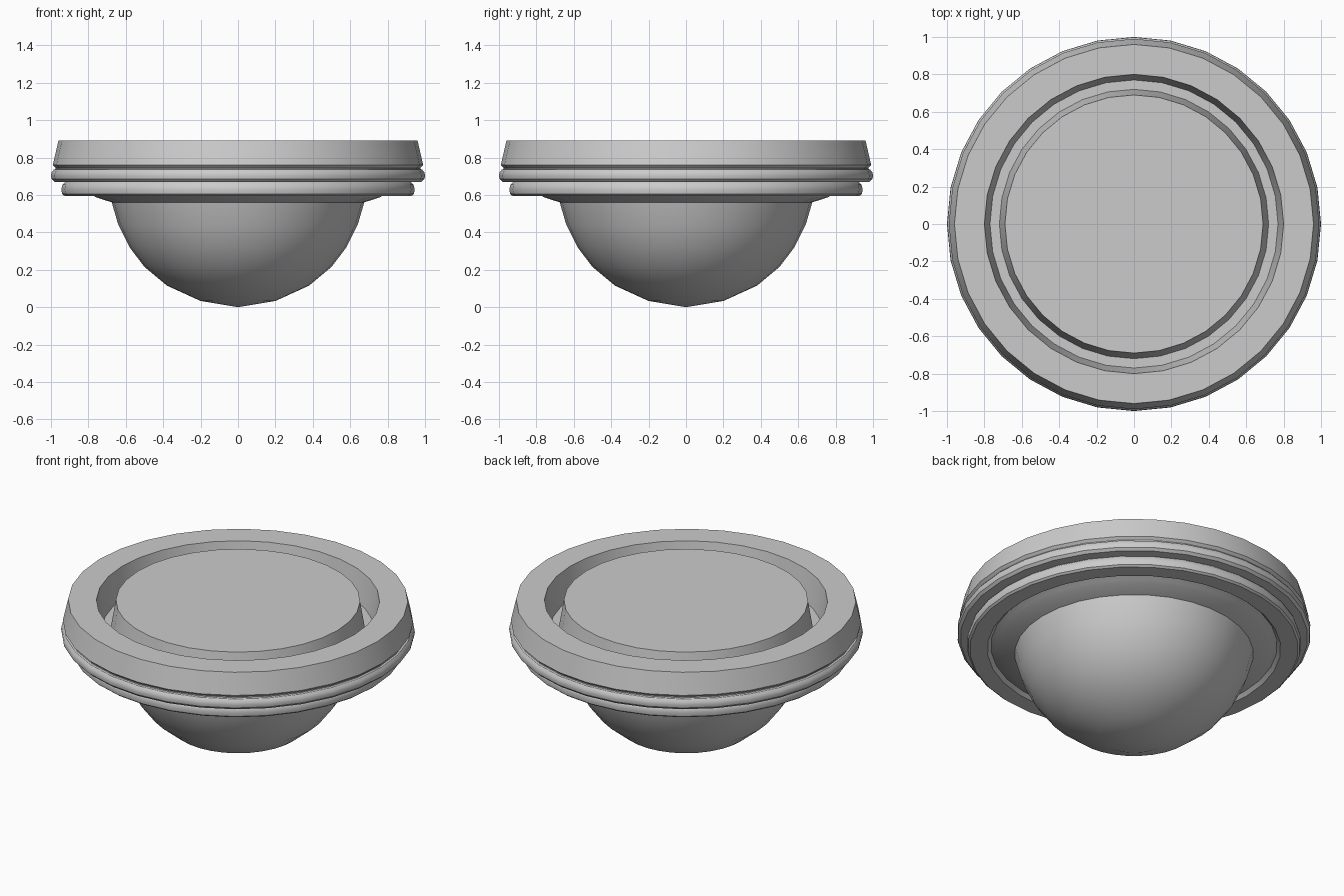
import bpy, bmesh, math
from mathutils import Matrix

if "Cube" in bpy.data.objects:
    bpy.data.objects.remove(bpy.data.objects["Cube"])

SIDES = 32


def lathe(name, profile, closed):
    """Revolve a (radius, height) profile about z; radius 0 becomes a pole."""
    bm = bmesh.new()
    verts = [bm.verts.new((0, r, z)) for r, z in profile]
    edges = [bm.edges.new(p) for p in zip(verts, verts[1:])]
    if closed:
        edges.append(bm.edges.new((verts[-1], verts[0])))
    bmesh.ops.spin(bm, geom=verts + edges, cent=(0, 0, 0), axis=(0, 0, 1),
                   angle=math.tau, steps=SIDES, use_merge=True)
    bmesh.ops.remove_doubles(bm, verts=bm.verts, dist=1e-4)
    bmesh.ops.recalc_face_normals(bm, faces=bm.faces)
    mesh = bpy.data.meshes.new(name)
    bm.to_mesh(mesh)
    bm.free()
    obj = bpy.data.objects.new(name, mesh)
    bpy.context.collection.objects.link(obj)
    bpy.ops.object.select_all(action='DESELECT')
    obj.select_set(True)
    bpy.context.view_layer.objects.active = obj
    bpy.ops.object.shade_smooth_by_angle(angle=math.radians(32))
    return obj


# Bowl-shaped dome hanging below the trim
lathe("dome", [(0, 0), (0.2, 0.033), (0.38, 0.115), (0.5, 0.215),
               (0.58, 0.32), (0.64, 0.44), (0.675, 0.56)], False)

# Central plug, level with the rim
lathe("center_plug", [(0, 0.89), (0.69, 0.89), (0.72, 0.71)], False)

# Stepped trim: tapered rim, two rounded ribs, bottom lip and groove floor
lathe("trim_ring", [
    (0.80, 0.89), (0.96, 0.89), (0.99, 0.76), (0.975, 0.745),
    (0.975, 0.738), (0.985, 0.735), (0.997, 0.72), (1.0, 0.702),
    (0.997, 0.685), (0.982, 0.67),
    (0.925, 0.668), (0.938, 0.655), (0.945, 0.63), (0.94, 0.605),
    (0.928, 0.595), (0.83, 0.595), (0.81, 0.615), (0.78, 0.60),
    (0.76, 0.588), (0.675, 0.56), (0.72, 0.71), (0.77, 0.71)], True)
